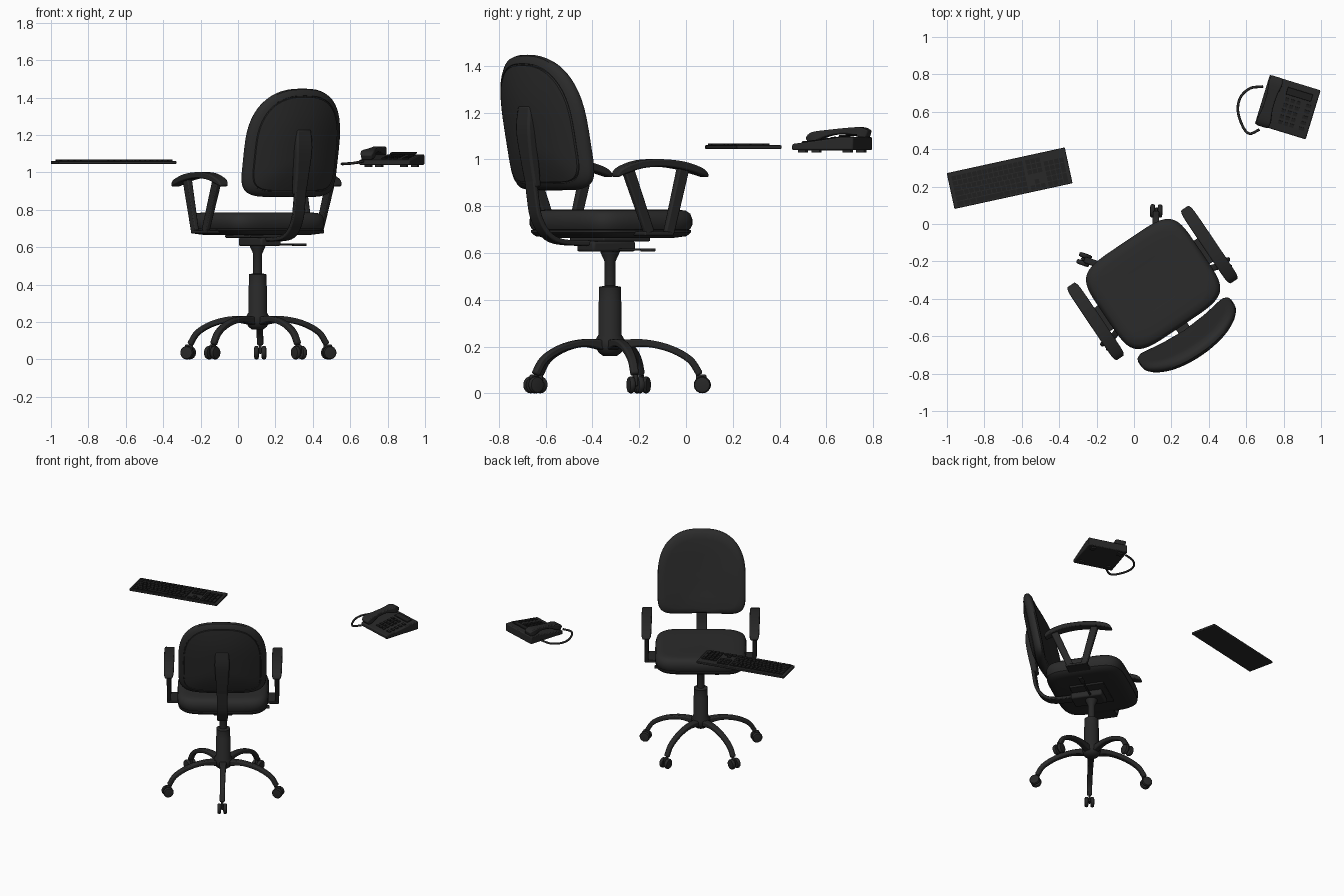
import bpy, bmesh, math
from mathutils import Matrix, Vector

cube = bpy.data.objects.get("Cube")
if cube:
    bpy.data.objects.remove(cube, do_unlink=True)


def material(name, grey):
    m = bpy.data.materials.new(name)
    m.use_nodes = True
    m.diffuse_color = (grey, grey, grey, 1)
    m.node_tree.nodes["Principled BSDF"].inputs["Base Color"].default_value = (grey, grey, grey, 1)
    return m


FABRIC = material("charcoal fabric", 0.024)
PLASTIC = material("black plastic", 0.021)
KEYS = material("dark key black", 0.014)


def place(x, y, z, degrees):
    return Matrix.Translation((x, y, z)) @ Matrix.Rotation(math.radians(degrees), 4, 'Z')


# Local frames: chair faces local +y, desk items have their far edge at +y
CHAIR = place(0.105, -0.325, 0, 34)
BOARD = place(-0.665, 0.245, 1.045, 12.3)
PHONE = place(0.822, 0.625, 1.03, -17)


def finish(name, bm, frame, mat, bevel=0, smooth=True):
    bmesh.ops.recalc_face_normals(bm, faces=bm.faces)
    mesh = bpy.data.meshes.new(name)
    bm.to_mesh(mesh)
    bm.free()
    mesh.materials.append(mat)
    obj = bpy.data.objects.new(name, mesh)
    bpy.context.collection.objects.link(obj)
    obj.matrix_world = frame
    if bevel:
        mod = obj.modifiers.new("rounded edges", 'BEVEL')
        mod.width, mod.segments, mod.limit_method = bevel, 2, 'ANGLE'
    if smooth:
        bpy.ops.object.select_all(action='DESELECT')
        obj.select_set(True)
        bpy.context.view_layer.objects.active = obj
        bpy.ops.object.shade_smooth_by_angle(angle=math.radians(40))
    return obj


def add_box(bm, centre, size):
    bmesh.ops.create_cube(bm, size=1, matrix=Matrix.Translation(centre) @ Matrix.Diagonal((*size, 1)))


def box(name, centre, size, frame, mat, bevel=0):
    bm = bmesh.new()
    add_box(bm, centre, size)
    return finish(name, bm, frame, mat, bevel)


def loft(name, rings, frame, mat, bevel=0):
    """Skin a list of closed rings and cap both ends."""
    bm = bmesh.new()
    rows = [[bm.verts.new(p) for p in ring] for ring in rings]
    n = len(rows[0])
    for a, b in zip(rows, rows[1:]):
        for i in range(n):
            bm.faces.new((a[i], a[(i + 1) % n], b[(i + 1) % n], b[i]))
    bm.faces.new(rows[0])
    bm.faces.new(rows[-1])
    return finish(name, bm, frame, mat, bevel)


def lathe(name, profile, frame, mat, n=24):
    turn = [math.tau * i / n for i in range(n)]
    return loft(name, [[(r * math.cos(t), r * math.sin(t), z) for t in turn] for r, z in profile], frame, mat)


def spline(points, steps=5):
    pts = [Vector(p) for p in points]
    pts = [2 * pts[0] - pts[1]] + pts + [2 * pts[-1] - pts[-2]]
    out = []
    for a, b, c, d in zip(pts, pts[1:], pts[2:], pts[3:]):
        for k in range(steps):
            t = k / steps
            out.append(b + (c - a) * t / 2 + (2 * a - 5 * b + 4 * c - d) * t * t / 2
                       + (3 * b - a - 3 * c + d) * t ** 3 / 2)
    return out + [pts[-2]]


def bar(name, points, frame, mat, bevel=0.006):
    """Rectangular bar along a (y, z, width, thickness) path."""
    path = spline(points)
    rings = []
    for i, p in enumerate(path):
        d = path[min(i + 1, len(path) - 1)] - path[max(i - 1, 0)]
        ny, nz = Vector((-d[1], d[0])).normalized() * p[3] / 2
        w = p[2] / 2
        rings.append([(sx * w, p[0] + s * ny, p[1] + s * nz)
                      for sx, s in ((-1, -1), (1, -1), (1, 1), (-1, 1))])
    return loft(name, rings, frame, mat, bevel)


def superellipse(a, b, power, n=56):
    def p(v):
        return math.copysign(abs(v) ** (2 / power), v)
    return [(a * p(math.cos(math.tau * i / n)), b * p(math.sin(math.tau * i / n))) for i in range(n)]


# Seat cushion and the pan under it
seat = superellipse(0.31, 0.272, 5)


def slab(name, layers, mat):
    loft(name, [[(x * s, y * s + 0.005, z) for x, y in seat] for s, z in layers], CHAIR, mat)


slab("seat_cushion", [(0.9, 0.695), (0.97, 0.7), (1, 0.72), (1, 0.745), (0.975, 0.768), (0.92, 0.781),
                      (0.8, 0.786), (0.45, 0.782), (0.02, 0.78)], FABRIC)
slab("seat_pan", [(0.78, 0.665), (0.93, 0.672), (0.985, 0.688), (0.985, 0.698), (0.9, 0.702)], PLASTIC)

# Backrest: rounded top, squarer bottom, wrapped and tilted backwards
top_half = superellipse(0.30, 0.33, 2.6)[:29]
low_half = superellipse(0.30, 0.25, 6)[29:]
back_outline = top_half + low_half
back_layers = [(0.02, 0.028), (0.5, 0.03), (0.82, 0.033), (0.93, 0.028), (0.985, 0.014), (1, 0),
               (0.985, -0.016), (0.93, -0.029), (0.885, -0.034), (0.88, -0.029), (0.865, -0.029),
               (0.86, -0.037), (0.6, -0.054), (0.3, -0.06), (0.02, -0.061)]


def back_point(x, z, d):
    return (x, -0.318 - 0.19 * (z - 0.87) + 0.5 * x * x + d, z)


loft("backrest", [[back_point(x * s, 1.118 + z * s, d) for x, z in back_outline]
                  for s, d in back_layers], CHAIR, FABRIC)

# Bent support bar and its cover on the backrest
bar("back_support", [(0.02, 0.645, 0.07, 0.022), (-0.2, 0.643, 0.07, 0.022), (-0.31, 0.665, 0.07, 0.022),
                     (-0.375, 0.74, 0.07, 0.022), (-0.4, 0.85, 0.07, 0.022),
                     (-0.43, 1.1, 0.07, 0.022)], CHAIR, PLASTIC)
bar("support_cover", [(-0.395, 0.88, 0.075, 0.035), (-0.415, 1.0, 0.085, 0.045),
                      (-0.433, 1.13, 0.1, 0.045), (-0.437, 1.23, 0.09, 0.02)], CHAIR, PLASTIC, 0.012)

# Tilt mechanism and height lever
box("mechanism", (0, -0.02, 0.628), (0.13, 0.22, 0.045), CHAIR, PLASTIC, 0.01)
box("mount_plate", (0, 0, 0.658), (0.26, 0.24, 0.016), CHAIR, PLASTIC, 0.004)
box("lever_rod", (0.15, 0.01, 0.615), (0.24, 0.014, 0.01), CHAIR, PLASTIC, 0.003)
box("lever_grip", (0.275, 0.01, 0.613), (0.08, 0.03, 0.014), CHAIR, PLASTIC, 0.005)

# Gas column
lathe("column", [(0.03, 0.16), (0.05, 0.175), (0.062, 0.2), (0.062, 0.23), (0.05, 0.25), (0.05, 0.39),
                 (0.047, 0.395), (0.047, 0.455), (0.024, 0.46), (0.024, 0.565), (0.04, 0.6),
                 (0.045, 0.615)], CHAIR, PLASTIC)

# Five legs with twin wheel casters
for k in range(5):
    frame = CHAIR @ Matrix.Rotation(math.pi + k * math.tau / 5, 4, 'Z')
    bar(f"base_leg_{k + 1}", [(0.03, 0.205, 0.05, 0.045), (0.14, 0.215, 0.042, 0.032),
                              (0.25, 0.193, 0.038, 0.03), (0.34, 0.145, 0.035, 0.03),
                              (0.385, 0.08, 0.034, 0.03)], frame, PLASTIC, 0.008)
    box(f"caster_fork_{k + 1}", (0, 0.39, 0.055), (0.014, 0.045, 0.05), frame, PLASTIC, 0.005)
    for side in (-1, 1):
        axle = frame @ Matrix.Translation((side * 0.02, 0.395, 0.036)) @ Matrix.Rotation(math.pi / 2, 4, 'Y')
        lathe(f"caster_wheel_{k + 1}_{'left' if side > 0 else 'right'}",
              [(0.02, -0.013), (0.032, -0.011), (0.036, -0.005), (0.036, 0.005), (0.032, 0.011),
               (0.02, 0.013)], axle, PLASTIC, 18)

# Armrests: arched pad on two splayed struts
for side, label in ((-1, "left"), (1, "right")):
    frame = CHAIR @ Matrix.Translation((side * 0.367, 0, 0))
    bar(f"arm_pad_{label}", [(-0.222, 0.928, 0.05, 0.014), (-0.19, 0.952, 0.066, 0.03),
                             (-0.1, 0.979, 0.07, 0.034), (0.01, 0.985, 0.07, 0.032),
                             (0.12, 0.973, 0.07, 0.034), (0.21, 0.948, 0.066, 0.03),
                             (0.246, 0.928, 0.05, 0.014)], frame, PLASTIC, 0.009)
    bar(f"arm_strut_front_{label}", [(0.055, 0.685, 0.026, 0.045), (0.13, 0.965, 0.032, 0.05)], frame, PLASTIC)
    bar(f"arm_strut_rear_{label}", [(-0.045, 0.685, 0.026, 0.045), (-0.155, 0.955, 0.032, 0.05)], frame, PLASTIC)
    box(f"arm_bracket_{label}", (side * 0.29, 0, 0.683), (0.18, 0.15, 0.018), CHAIR, PLASTIC, 0.004)

# Keyboard body and keys
box("keyboard_body", (0, 0, 0.008), (0.646, 0.196, 0.016), BOARD, PLASTIC, 0.004)
bm = bmesh.new()
PITCH = 0.028


def key(col, row, span=1, tall=1):
    add_box(bm, (-0.305 + (col + span / 2) * PITCH, -0.076 + (row + tall / 2 - 0.5) * PITCH, 0.019),
            (span * PITCH - 0.005, tall * PITCH - 0.005, 0.01))


for row, (first, last) in enumerate([(0, 0), (2.2, 2.2), (1.8, 1.2), (1.5, 1.5), (1, 2), (1, 1)]):
    if row == 0:
        col = 0
        for span in (1.4, 1.2, 1.2, 5.4, 1.2, 1.2, 1.2, 1.2):
            key(col, row, span)
            col += span
        continue
    count = round(14 - first - last)
    step = (14 - first - last) / count
    key(0, row, first)
    for i in range(count):
        key(first + i * step, row, step)
    key(14 - last, row, last)
for col in range(3):
    key(14.4 + col, 0)
    for row in (3, 4, 5):
        key(14.4 + col, row)
    for row in range(5):
        key(17.8 + col, row)
key(15.4, 1)
for row, tall in ((0, 2), (2, 2), (4, 1)):
    key(20.8, row, 1, tall)
finish("keyboard_keys", bm, BOARD, KEYS, 0, False)

# Telephone body: wedge that is higher at the far edge
loft("phone_body", [[(x, -0.137, 0.01), (x, 0.137, 0.01), (x, 0.137, 0.066), (x, 0.08, 0.066),
                     (x, -0.137, 0.036)] for x in (-0.142, 0.142)], PHONE, PLASTIC, 0.006)
for x in (-0.1, 0.1):
    for y in (-0.1, 0.1):
        box("phone_foot", (x, y, 0.006), (0.035, 0.035, 0.012), PHONE, PLASTIC)

# Telephone screen and buttons on the sloped face
SLOPE = PHONE @ Matrix.Translation((0, 0, 0.055)) @ Matrix.Rotation(math.atan2(0.03, 0.217), 4, 'X')
box("phone_screen", (0.04, 0.085, 0.006), (0.14, 0.04, 0.008), SLOPE, KEYS, 0.002)
bm = bmesh.new()
for row in range(5):
    for col in range(3):
        add_box(bm, (-0.015 + col * 0.032, 0.038 - row * 0.032, 0.002), (0.022, 0.018, 0.008))
    add_box(bm, (0.105, 0.038 - row * 0.032, 0.002), (0.03, 0.016, 0.008))
finish("phone_buttons", bm, SLOPE, KEYS, 0, False)

# Handset resting along the left edge
bar("handset", [(-0.135, 0.05, 0.06, 0.03), (-0.105, 0.067, 0.074, 0.042), (-0.04, 0.084, 0.055, 0.026),
                (0.04, 0.092, 0.055, 0.026), (0.1, 0.087, 0.074, 0.042), (0.135, 0.078, 0.06, 0.034)],
    PHONE @ Matrix.Translation((-0.1, 0, 0)), PLASTIC, 0.009)

# Handset cord
curve = bpy.data.curves.new("phone_cord", 'CURVE')
curve.dimensions = '3D'
curve.bevel_depth, curve.bevel_resolution = 0.007, 2
route = spline([(0.69, 0.735, 1.06), (0.62, 0.725, 1.05), (0.568, 0.675, 1.046), (0.556, 0.6, 1.045),
                (0.585, 0.515, 1.046), (0.62, 0.483, 1.05), (0.67, 0.505, 1.06)])
line = curve.splines.new('POLY')
line.points.add(len(route) - 1)
for point, p in zip(line.points, route):
    point.co = (*p, 1)
curve.materials.append(PLASTIC)
bpy.context.collection.objects.link(bpy.data.objects.new("phone_cord", curve))
